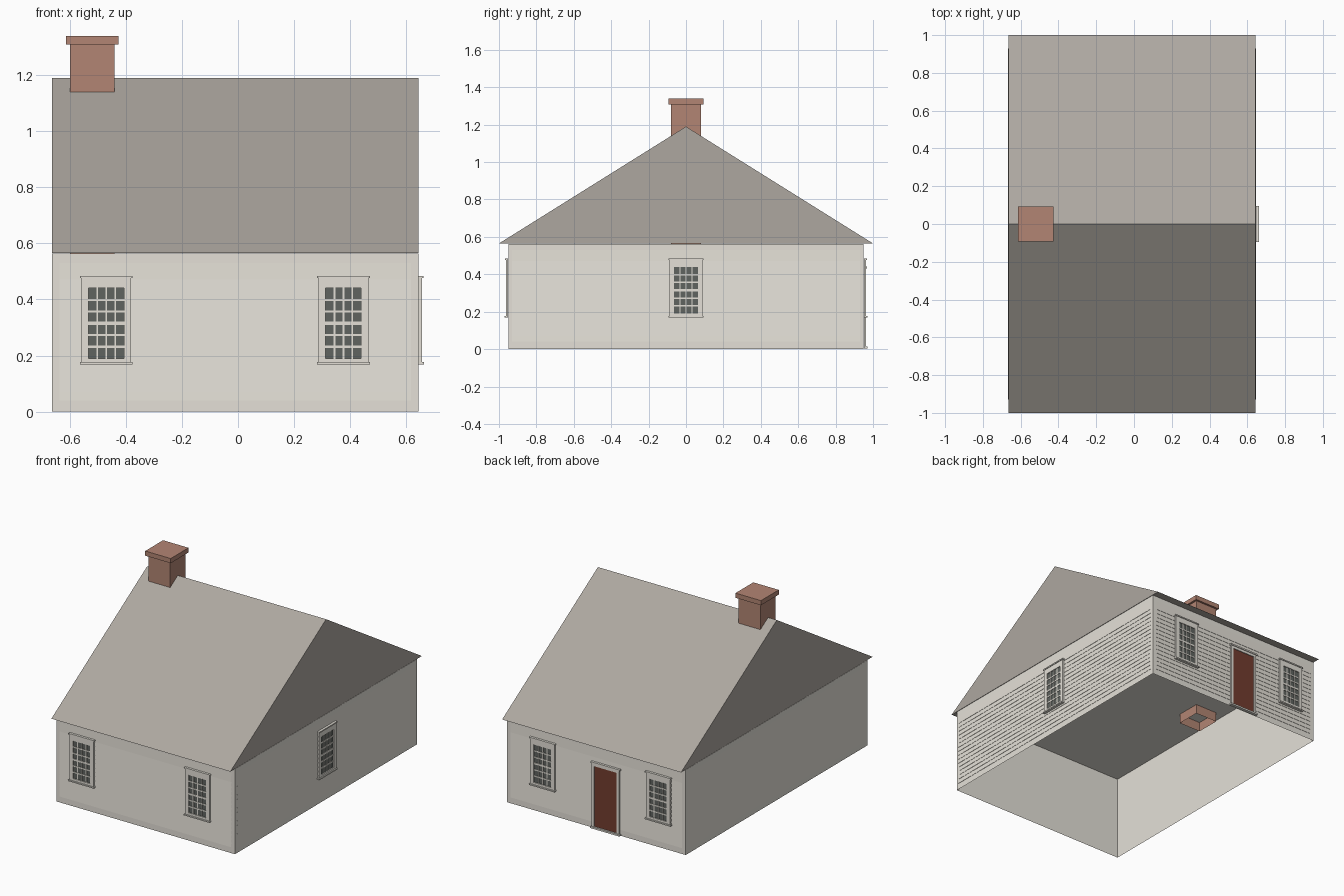
import bpy
import bmesh
from math import pi
from mathutils import Matrix, Vector

cube = bpy.data.objects.get("Cube")
if cube:
    bpy.data.objects.remove(cube, do_unlink=True)


def material(name, rgb):
    """Make a flat material from display colour values."""
    linear = [((c + 0.055) / 1.055) ** 2.4 for c in rgb] + [1.0]
    mat = bpy.data.materials.new(name)
    mat.use_nodes = True
    mat.diffuse_color = linear
    bsdf = next(n for n in mat.node_tree.nodes if n.type == 'BSDF_PRINCIPLED')
    bsdf.inputs["Base Color"].default_value = linear
    return mat


PAINT = material("pale_paint", (0.895, 0.88, 0.845))
ROOF = material("roof_grey", (0.68, 0.657, 0.628))
BRICK = material("brick", (0.70, 0.522, 0.452))
GLASS = material("dark_glass", (0.375, 0.39, 0.375))
DOOR = material("door_brown", (0.45, 0.238, 0.185))

CX, HALF_X, HALF_Y = -0.01, 0.653, 0.95
EAVE, RIDGE = 0.565, 1.19


def finish(name, bm, mat, matrix=Matrix()):
    mesh = bpy.data.meshes.new(name)
    bm.to_mesh(mesh)
    bm.free()
    mesh.materials.append(mat)
    obj = bpy.data.objects.new(name, mesh)
    obj.matrix_world = matrix
    bpy.context.collection.objects.link(obj)
    return obj


def add_box(bm, lo, hi):
    lo, hi = Vector(lo), Vector(hi)
    mat = Matrix.Translation((lo + hi) / 2) @ Matrix.Diagonal((*(hi - lo), 1))
    bmesh.ops.create_cube(bm, size=1, matrix=mat)


def boxes(name, items, mat, matrix=Matrix()):
    bm = bmesh.new()
    for lo, hi in items:
        add_box(bm, lo, hi)
    return finish(name, bm, mat, matrix)


def open_box(name, lo, hi, mat):
    """A box without its bottom face."""
    bm = bmesh.new()
    add_box(bm, lo, hi)
    bm.normal_update()
    bottom = [f for f in bm.faces if f.normal.z < -0.9]
    bmesh.ops.delete(bm, geom=bottom, context='FACES_ONLY')
    return finish(name, bm, mat)


def plate(x0, x1, z0, z1, depth, start=0.001):
    """A box on a wall: local x runs along it, local -y points out."""
    return (x0, -depth, z0), (x1, -start, z1)


def ring(w, z0, z1, in_w, in_z0, in_z1, depth):
    """Four boards round an opening."""
    return [plate(-w, -in_w, z0, z1, depth), plate(in_w, w, z0, z1, depth),
            plate(-in_w, in_w, z0, in_z0, depth), plate(-in_w, in_w, in_z1, z1, depth)]


def on_wall(turn, along=0.0):
    """Frame of a wall: front, right, back and left are turns 0 to 3."""
    reach = HALF_X if turn % 2 else HALF_Y
    return (Matrix.Translation((CX, 0, 0)) @ Matrix.Rotation(turn * pi / 2, 4, 'Z')
            @ Matrix.Translation((along, -reach, 0)))


# Hollow walls with a painted ceiling, open underneath
open_box("walls_and_ceiling", (CX - HALF_X, -HALF_Y, 0),
         (CX + HALF_X, HALF_Y, EAVE - 0.002), PAINT)

# Closed gable roof
bm = bmesh.new()
ends = []
for x in (CX - HALF_X - 0.001, CX + HALF_X + 0.001):
    ends.append([bm.verts.new((x, y, z)) for y, z in ((-1, EAVE), (1, EAVE), (0, RIDGE))])
bm.faces.new(ends[0])
bm.faces.new(ends[1])
for i in range(3):
    j = (i + 1) % 3
    bm.faces.new((ends[0][i], ends[0][j], ends[1][j], ends[1][i]))
bmesh.ops.recalc_face_normals(bm, faces=bm.faces)
finish("gable_roof", bm, ROOF)

# Chimney shaft runs down through the ceiling
open_box("chimney_shaft", (-0.60, -0.08, 0.50), (-0.44, 0.08, 1.31), BRICK)
boxes("chimney_cap", [((-0.613, -0.093, 1.309), (-0.427, 0.093, 1.34))], BRICK)


def siding(name, turn, half):
    """Lapped boards: a saw-tooth profile swept along the wall."""
    laps = [0.07 + i * 0.0286 for i in range(15)]
    profile = [(0.001, 0.04), (0.003, 0.04)]
    for z in laps:
        profile += [(0.001, z), (0.003, z)]
    profile += [(0.001, 0.53)]
    bm = bmesh.new()
    rows = [[bm.verts.new((x, -d, z)) for x in (-half, half)] for d, z in profile]
    for low, high in zip(rows, rows[1:]):
        bm.faces.new((low[0], low[1], high[1], high[0]))
    finish(name, bm, PAINT, on_wall(turn))


for turn, side in enumerate(("front", "right", "back", "left")):
    siding(side + "_siding", turn, 0.93 if turn % 2 else 0.627)


def window(name, turn, along):
    frame = on_wall(turn, along)
    w, z0, z1 = 0.0635, 0.19, 0.44
    cols, rows = 4, 6
    # Casing, crown and sill
    trim = ring(0.089, 0.17, 0.48, w, z0, z1, 0.013)
    trim += [plate(-0.094, 0.094, 0.476, 0.484, 0.018),
             plate(-0.094, 0.094, 0.168, 0.176, 0.02)]
    boxes(name + "_casing", trim, PAINT, frame)
    boxes(name + "_glass", [plate(-w, w, z0, z1, 0.007)], GLASS, frame)
    # Glazing bars
    bars = []
    for i in range(1, cols):
        x = -w + 2 * w * i / cols
        bars.append(plate(x - 0.003, x + 0.003, z0, z1, 0.010, 0.006))
    for i in range(1, rows):
        z = z0 + (z1 - z0) * i / rows
        t = 0.006 if i == rows // 2 else 0.004
        bars.append(plate(-w, w, z - t, z + t, 0.0105, 0.006))
    boxes(name + "_bars", bars, PAINT, frame)


window("front_window_a", 0, -0.46)
window("front_window_b", 0, 0.386)
window("side_window", 1, 0.0)
window("back_window_a", 2, -0.386)
window("back_window_b", 2, 0.46)

# Back door with casing, crown and threshold
frame = on_wall(2, 0.075)
casing = ring(0.10, 0.005, 0.435, 0.082, 0.015, 0.415, 0.013)
casing += [plate(-0.106, 0.106, 0.432, 0.442, 0.018),
           plate(-0.106, 0.106, 0.003, 0.014, 0.02)]
boxes("door_casing", casing, PAINT, frame)
boxes("door_panel", [plate(-0.082, 0.082, 0.015, 0.415, 0.008)], DOOR, frame)
